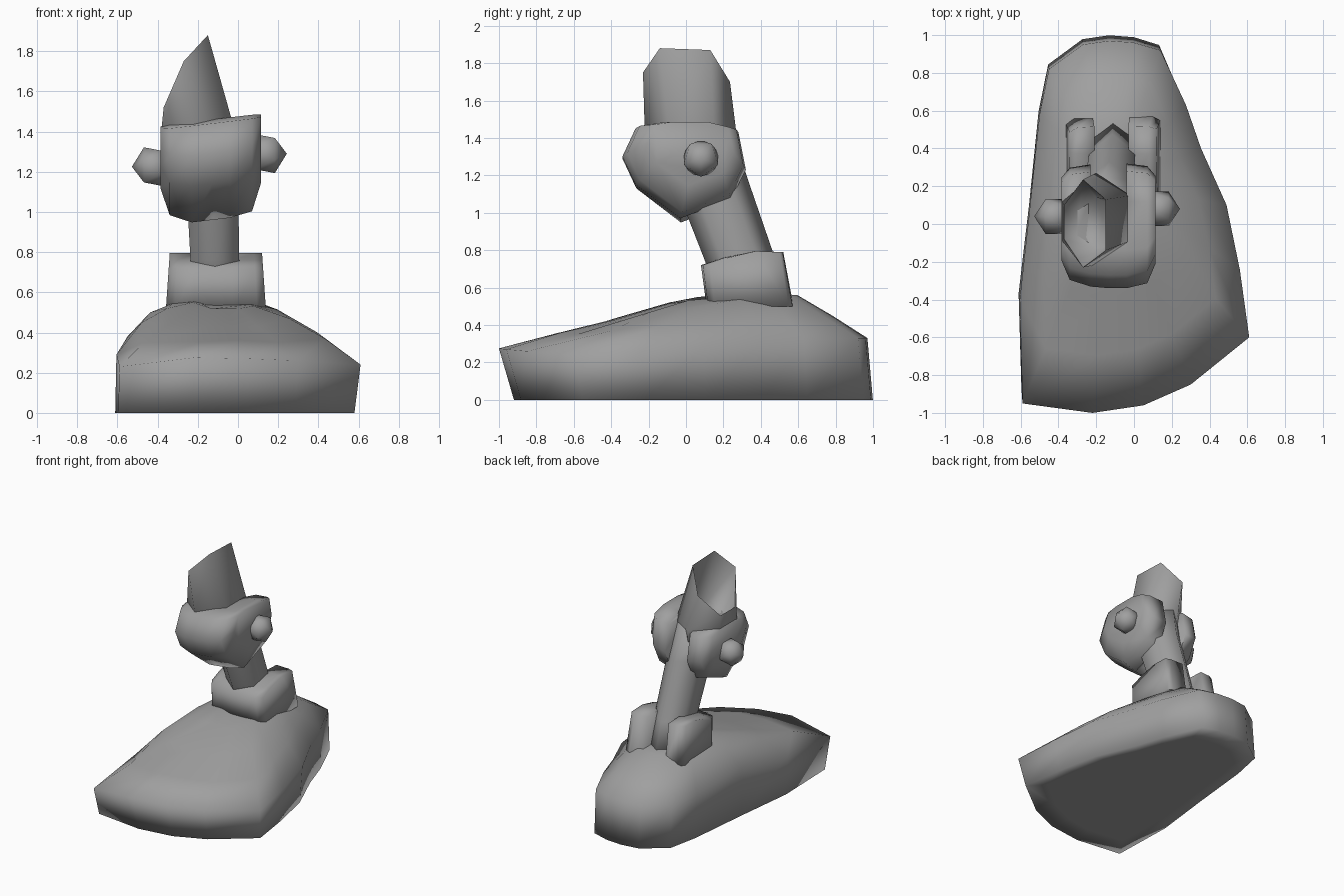
import bpy, bmesh, math
from mathutils import Vector

if "Cube" in bpy.data.objects:
    bpy.data.objects.remove(bpy.data.objects["Cube"])

# Dark grey used throughout
GREY = bpy.data.materials.new("dark_grey")
GREY.diffuse_color = (.35, .35, .35, 1)
GREY.use_nodes = True
GREY.node_tree.nodes["Principled BSDF"].inputs["Base Color"].default_value = GREY.diffuse_color


def finish(ob):
    ob.data.materials.append(GREY)
    ob.data.polygons.foreach_set("use_smooth", [True] * len(ob.data.polygons))


def loft(name, rings, sharp=None):
    """Skin closed rings of equal length and cap both ends."""
    bm = bmesh.new()
    loops = [[bm.verts.new(p) for p in r] for r in rings]
    n = len(loops[0])
    for a, b in zip(loops, loops[1:]):
        for i in range(n):
            j = (i + 1) % n
            bm.faces.new((a[i], a[j], b[j], b[i]))
    bm.faces.new(loops[0])
    bm.faces.new(loops[-1])
    bmesh.ops.remove_doubles(bm, verts=bm.verts, dist=1e-4)
    bmesh.ops.recalc_face_normals(bm, faces=bm.faces)
    me = bpy.data.meshes.new(name)
    bm.to_mesh(me)
    bm.free()
    ob = bpy.data.objects.new(name, me)
    bpy.context.collection.objects.link(ob)
    finish(ob)
    if sharp:
        me.set_sharp_from_angle(angle=math.radians(sharp))
    return ob


def slotted(name, profile, stations, pivot, tilt, flare=0):
    """Side profile swept across x; stations are (x, y scale, z scale, rear clip or None)."""
    rings = []
    for x, sy, sz, clip in stations:
        ring = []
        for y, z in profile:
            y = pivot[0] + (y - pivot[0]) * sy
            px = x + flare * (pivot[1] - z) * (x + .11)
            z = pivot[1] + (z - pivot[1]) * sz + tilt * (x + .13)
            ring.append((px, y if clip is None else min(y, clip), z))
        rings.append(ring)
    return loft(name, rings, 100)


def hexagon(cx, cy, z, rx, ry):
    return [(cx + rx * math.cos(a), cy + ry * math.sin(a), z)
            for a in (math.radians(30 + 60 * k) for k in range(6))]


# Base: rim x, y, rim height, then heights of the 75% and 50% rings
RIM = [
    (-.59, -.95, .23, .35, .44), (-.22, -1.0, .275, .355, .43),
    (.05, -.96, .27, .36, .43), (.30, -.85, .26, .35, .43),
    (.61, -.60, .24, .37, .47), (.56, -.24, .26, .40, .49),
    (.49, .10, .29, .42, .515), (.355, .40, .31, .44, .54),
    (.275, .63, .32, .45, .55), (.14, .92, .33, .44, .55),
    (0, .96, .33, .45, .56), (-.13, .97, .33, .45, .56),
    (-.27, .95, .33, .45, .56), (-.45, .82, .33, .46, .55),
    (-.50, .58, .34, .50, .55), (-.55, .10, .38, .50, .545),
    (-.605, -.40, .29, .45, .52),
]
centre = Vector((-.1, .22))


def inset(s, heights):
    return [(*(centre + (Vector(p[:2]) - centre) * s), h) for p, h in zip(RIM, heights)]


bottom = [(p[0] * (.95 if p[0] > 0 else 1.01), p[1] * (.92 if p[1] < 0 else 1.03), 0) for p in RIM]
loft("base", [inset(.8, [0] * len(RIM)), bottom, inset(1, [p[2] for p in RIM]),
              inset(.75, [p[3] for p in RIM]), inset(.5, [p[4] for p in RIM]),
              inset(.25, [.35 * p[4] + .368 for p in RIM])])

# Collar open to the rear
slotted("collar",
        [(.11, .50), (.08, .72), (.20, .76), (.37, .795), (.52, .79), (.575, .50)],
        [(-.34, .72, 1, None), (-.30, .92, 1, None), (-.21, .97, 1, None), (-.21, .97, 1, .25),
         (-.12, 1, 1, .25), (-.03, 1, 1, .25), (-.03, 1, 1, None), (.08, .97, 1, None),
         (.12, .85, 1, None)],
        (.40, .79), 0, .3)

# Leaning hexagonal stem
loft("stem", [hexagon(-.11, .37, .50, .14, .18), hexagon(-.115, .285, .76, .14, .19),
              hexagon(-.13, .13, 1.18, .15, .2), hexagon(-.17, .06, 1.42, .15, .19)])

# Rounded head with a slot at the rear
slotted("head",
        [(-.34, 1.29), (-.27, 1.44), (-.14, 1.46), (.12, 1.46), (.28, 1.42),
         (.32, 1.22), (.24, 1.06), (-.03, .96), (-.27, 1.14)],
        [(-.385, .66, .62, None), (-.34, .9, .9, None), (-.23, .98, 1, None),
         (-.23, .98, 1, .02), (-.13, 1, 1, .02), (-.04, 1, 1, .02), (-.04, 1, 1, None),
         (.07, .94, .96, None), (.115, .7, .68, None)],
        (.10, 1.45), .12)

# Hollow scoop on top, cut at a slant towards the left
rim = [(-.15, .13, 1.87), (-.27, .235, 1.70), (-.37, .10, 1.52),
       (-.37, -.08, 1.52), (-.27, -.23, 1.75), (-.15, -.14, 1.88)]
floor = [(-.12, .10, 1.5), (-.2, .14, 1.46), (-.29, .07, 1.43),
         (-.29, -.06, 1.43), (-.2, -.13, 1.46), (-.12, -.11, 1.5)]
lower_ring = [(-.02, .15, 1.42), (-.2, .27, 1.42), (-.38, .12, 1.42),
              (-.38, -.09, 1.42), (-.22, -.22, 1.42), (-.02, -.09, 1.42)]
foot = [(x * .6 - .07, y * .7 + .05, 1.25) for x, y, z in lower_ring]
loft("scoop", [foot, lower_ring, rim, floor], 85)

# Side knobs, pointing outwards
for side, loc in (("left", (-.42, .04, 1.225)), ("right", (.135, .08, 1.29))):
    bpy.ops.mesh.primitive_ico_sphere_add(subdivisions=1, radius=.108, location=loc,
                                          rotation=(0, math.radians(90), 0))
    knob = bpy.context.object
    knob.name = side + "_knob"
    finish(knob)
